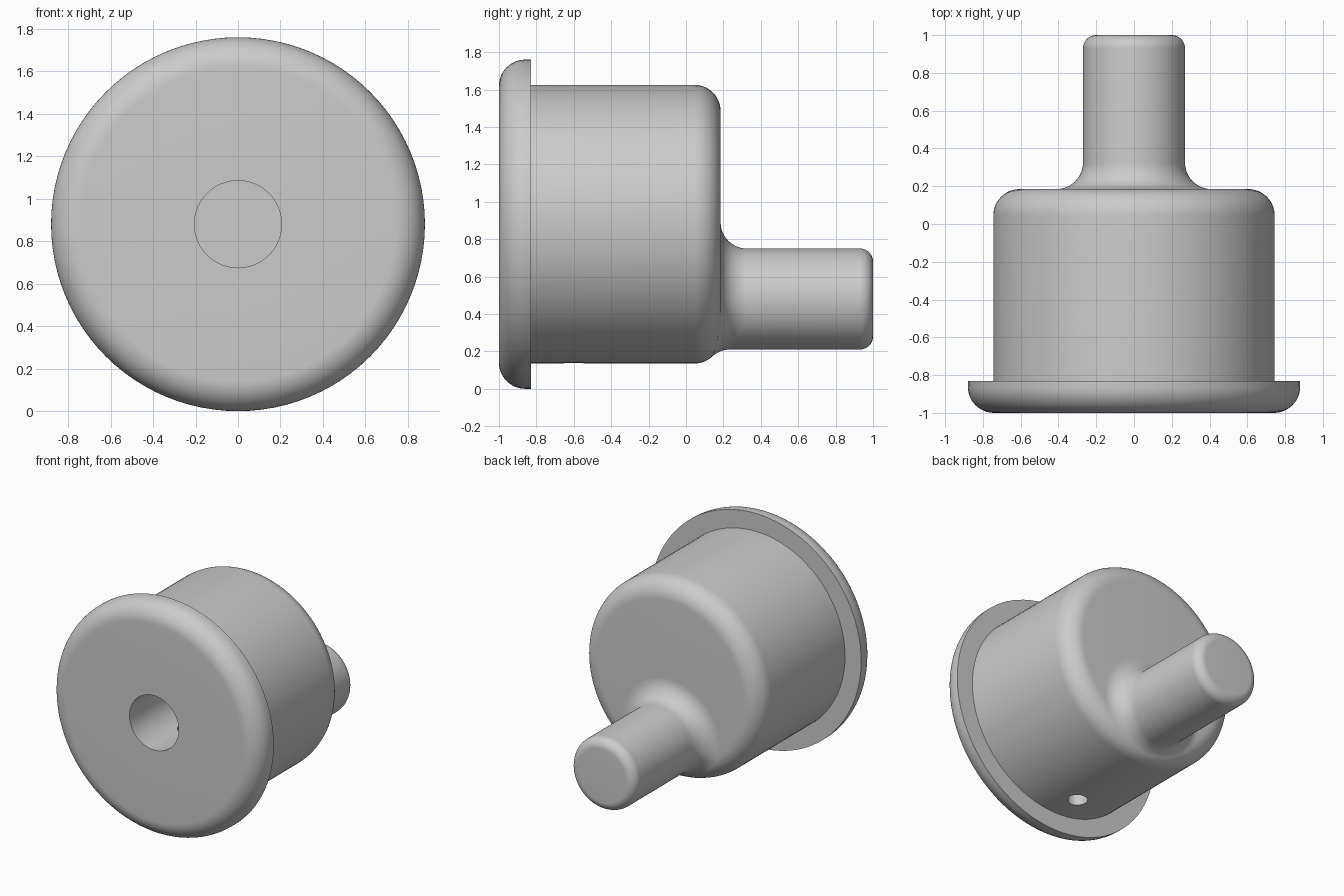
import bpy, bmesh, math
from mathutils import Vector

if "Cube" in bpy.data.objects:
    bpy.data.objects.remove(bpy.data.objects["Cube"], do_unlink=True)

SEGS = 96
BODY_Z, BODY_R, BODY_BACK = 0.88, 0.745, 0.185
SHAFT_Z, SHAFT_R = 0.48, 0.27
ROUND = 0.14

metal = bpy.data.materials.new("grey metal")
metal.use_nodes = True
GREY = (0.6, 0.6, 0.6, 1)
metal.diffuse_color = GREY
metal.node_tree.nodes["Principled BSDF"].inputs["Base Color"].default_value = GREY


def arc(y, r, radius, start, end, steps=12):
    """Profile points (y, r) round a corner, angle measured from +y."""
    angles = [math.radians(start + (end - start) * i / steps) for i in range(steps + 1)]
    return [(y + radius * math.cos(a), r + radius * math.sin(a)) for a in angles]


def ring(y, r, z):
    return [Vector((r * math.cos(a), y, z + r * math.sin(a)))
            for a in (math.tau * i / SEGS for i in range(SEGS))]


def skin(name, rings):
    """Bridge successive rings and cap both ends."""
    bm = bmesh.new()
    loops = [[bm.verts.new(p) for p in pts] for pts in rings]
    for a, b in zip(loops, loops[1:]):
        for i in range(SEGS):
            j = (i + 1) % SEGS
            bm.faces.new((a[i], a[j], b[j], b[i]))
    bm.faces.new(loops[0])
    bm.faces.new(loops[-1])
    bmesh.ops.recalc_face_normals(bm, faces=bm.faces)
    mesh = bpy.data.meshes.new(name)
    bm.to_mesh(mesh)
    bm.free()
    mesh.materials.append(metal)
    obj = bpy.data.objects.new(name, mesh)
    bpy.context.collection.objects.link(obj)
    return obj


def activate(obj):
    bpy.ops.object.select_all(action='DESELECT')
    obj.select_set(True)
    bpy.context.view_layer.objects.active = obj


# Flanged body with a blind bore in the front
bore_r, bore_floor = 0.205, -0.1
profile = [(bore_floor, bore_r), (-1, bore_r)]
profile += arc(-1 + ROUND, 0.88 - ROUND, ROUND, 180, 90)
profile += [(-0.83, 0.88), (-0.83, BODY_R)]
profile += arc(BODY_BACK - ROUND, BODY_R - ROUND, ROUND, 90, 0)
body = skin("flanged_body", [ring(y, r, BODY_Z) for y, r in profile])

# Radial screw hole from the underside into the bore
bpy.ops.mesh.primitive_cylinder_add(vertices=32, radius=0.07, depth=0.72,
                                    location=(0, -0.6, BODY_Z - 0.46))
cutter = bpy.context.object
cutter.name = "screw_hole_cutter"
cutter.hide_render = True
cutter.data.materials.append(metal)
cut = body.modifiers.new("screw_hole", 'BOOLEAN')
cut.operation, cut.solver, cut.object = 'DIFFERENCE', 'EXACT', cutter
activate(body)
bpy.ops.object.modifier_apply(modifier=cut.name)
bpy.data.objects.remove(cutter, do_unlink=True)


# Offset shaft, its root blended into the body as by a rolling ball
def blend_path(angle, steps=12):
    out = Vector((math.cos(angle), 0, math.sin(angle)))
    ball = Vector((0, 0, SHAFT_Z)) + out * (SHAFT_R + ROUND)
    radial = ball - Vector((0, 0, BODY_Z))
    inner = BODY_R - ROUND
    over = max(0, radial.length - inner)
    ball.y = BODY_BACK - ROUND + math.sqrt((2 * ROUND) ** 2 - over ** 2)
    nearest = Vector((0, 0, BODY_Z)) + radial.normalized() * min(radial.length, inner)
    nearest.y = BODY_BACK - ROUND
    to_body, to_shaft = (nearest - ball).normalized(), -out
    spread = to_body.angle(to_shaft)
    path = []
    for i in range(steps + 1):
        t = i / steps
        d = to_body * math.sin((1 - t) * spread) + to_shaft * math.sin(t * spread)
        path.append(ball + d.normalized() * ROUND)
    return path


paths = [blend_path(math.tau * i / SEGS) for i in range(SEGS)]
rings = [ring(0.08, SHAFT_R - 0.05, SHAFT_Z)] + [list(r) for r in zip(*paths)]
tip = 0.07
rings += [ring(y, r, SHAFT_Z) for y, r in arc(1 - tip, SHAFT_R - tip, tip, 90, 0)]
shaft = skin("offset_shaft", rings)

for obj in (body, shaft):
    activate(obj)
    bpy.ops.object.shade_smooth_by_angle(angle=math.radians(35))
